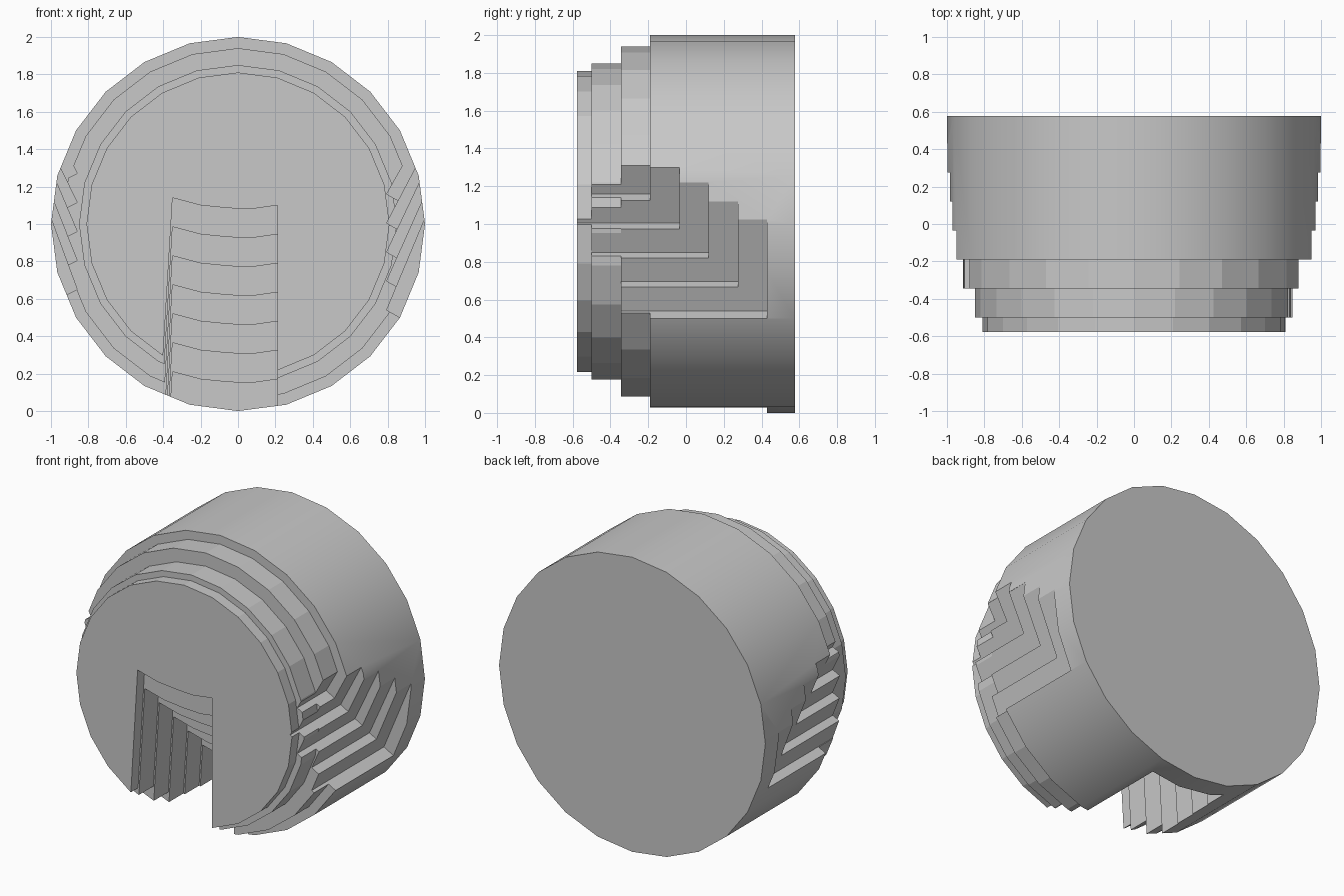
import bpy
import math

cube = bpy.data.objects.get("Cube")
if cube:
    bpy.data.objects.remove(cube, do_unlink=True)

grey = bpy.data.materials.new("plain_grey")
grey.use_nodes = True
GREY = (0.58, 0.58, 0.58, 1)
grey.diffuse_color = GREY
grey.node_tree.nodes["Principled BSDF"].inputs["Base Color"].default_value = GREY


def prism(name, outline, y0, y1):
    """Extrude an (x, z) outline, given counter-clockwise from the front, along y."""
    n = len(outline)
    verts = [(x, y, z) for y in (y0, y1) for x, z in outline]
    faces = [list(range(n)), list(range(2 * n - 1, n - 1, -1))]
    faces += [[i, i + n, (i + 1) % n + n, (i + 1) % n] for i in range(n)]
    mesh = bpy.data.meshes.new(name)
    mesh.from_pydata(verts, [], faces)
    mesh.materials.append(grey)
    obj = bpy.data.objects.new(name, mesh)
    bpy.context.collection.objects.link(obj)
    return obj


def disc(name, radius, y0, y1, sides=24):
    angles = [math.tau * i / sides for i in range(sides)]
    ring = [(radius * math.cos(a), 1 + radius * math.sin(a)) for a in angles]
    return prism(name, ring, y0, y1)


STEP = 0.155
FRONT = -0.7
# Back plane of each stepped layer, from the front inwards
depths = [-0.5 + STEP * k for k in range(7)]
cutters = []

# Stepped channel: curved ceiling, leaning left wall
for k, depth in enumerate(depths):
    top = 1.10 - STEP * k
    lean = 0.06 * (top + 0.24)
    outline = [(-0.35 - lean, -0.2), (0.21, -0.2), (0.21, top), (0.07, top - 0.02),
               (-0.05, top - 0.015), (-0.2, top), (-0.35, top + 0.04)]
    cutters.append((prism("channel_cutter", outline, FRONT, depth), depth))

# Saw-tooth notches down both sides
rims = [(0.88, 1.31), (0.95, 1.30), (0.97, 1.22), (0.985, 1.12), (1.0, 1.03)]
for side, inner, ledge, drop in ((1, 0.795, 1.16, 0.045), (-1, 0.86, 1.27, 0.04)):
    for k, (rim_x, rim_z) in enumerate(rims):
        depth = depths[k + 2]
        z = ledge - STEP * k
        if side < 0 and k == 0:
            rim_x, rim_z = 0.885, 1.32
        slope = drop / 0.08
        outline = [(side * inner, z), (side * 1.2, z - slope * (1.2 - inner)),
                   (side * 1.2, rim_z), (side * rim_x, rim_z)]
        if side < 0:
            outline.reverse()
        cutters.append((prism("notch_cutter", outline, FRONT, depth), depth))

for cutter, depth in cutters:
    cutter.hide_render = True

# Four stacked discs, each cut by every notch that reaches it
discs = [("front_disc", 0.81, -0.577, depths[0]),
         ("second_disc", 0.85, depths[0], depths[1]),
         ("third_disc", 0.94, depths[1], depths[2]),
         ("main_drum", 1.0, depths[2], 0.577)]
for name, radius, y0, y1 in discs:
    body = disc(name, radius, y0, y1)
    bpy.ops.object.select_all(action="DESELECT")
    body.select_set(True)
    bpy.context.view_layer.objects.active = body
    for cutter, depth in cutters:
        if depth > y0 + 0.01:
            mod = body.modifiers.new("cut", "BOOLEAN")
            mod.operation = "DIFFERENCE"
            mod.solver = "EXACT"
            mod.object = cutter
            bpy.ops.object.modifier_apply(modifier=mod.name)
    if name == "main_drum":
        bpy.ops.object.shade_smooth_by_angle(angle=math.radians(18))

for cutter, depth in cutters:
    bpy.data.objects.remove(cutter, do_unlink=True)
